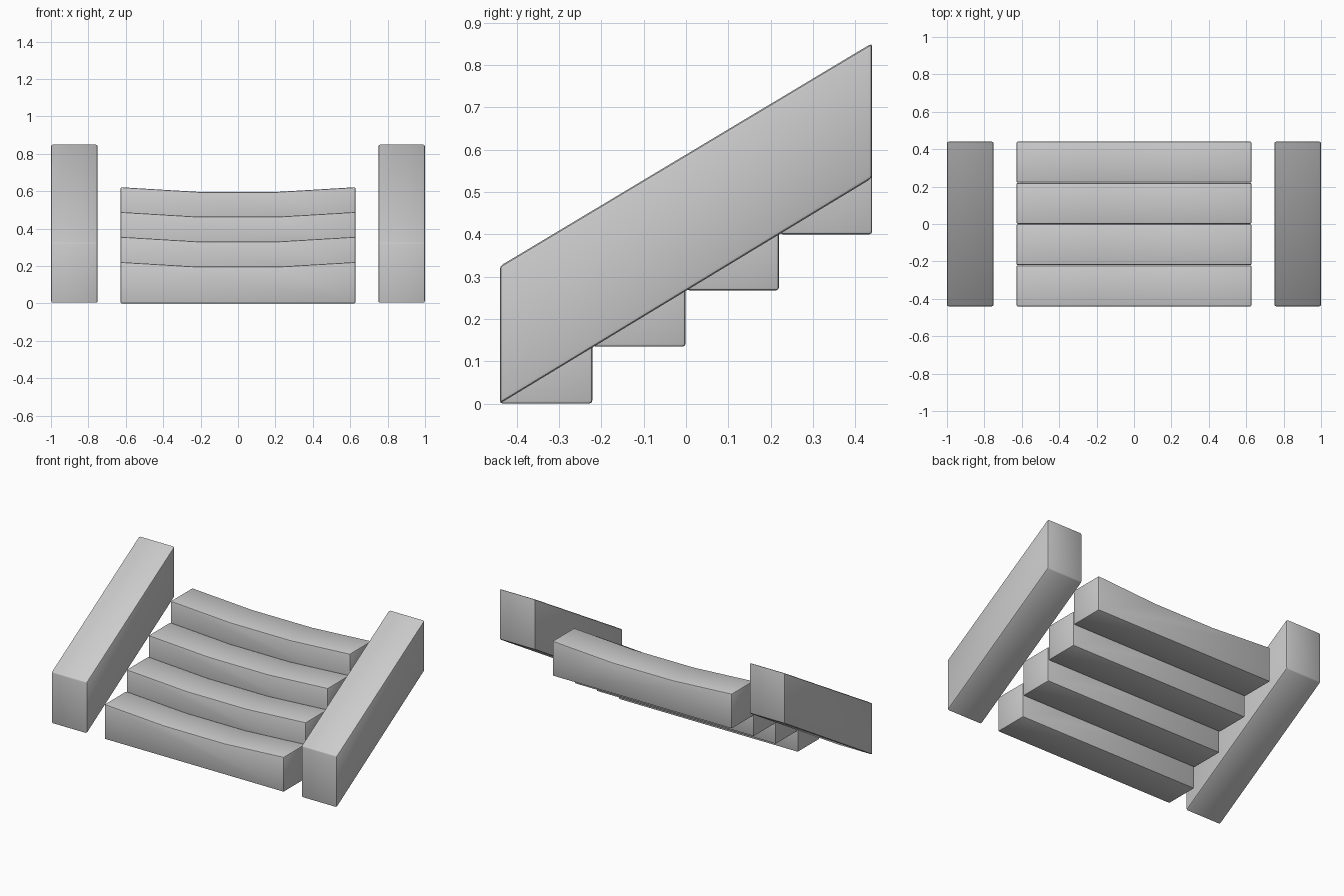
import bpy
import bmesh

if "Cube" in bpy.data.objects:
    bpy.data.objects.remove(bpy.data.objects["Cube"])


def prism(name, profile, axis, start, end, bevel):
    """Extrude a closed 2D profile along x (profile is y,z) or y (profile is x,z)."""
    bm = bmesh.new()

    def place(p, d):
        return (d, p[0], p[1]) if axis == 'X' else (p[0], d, p[1])

    face = bm.faces.new([bm.verts.new(place(p, start)) for p in profile])
    ext = bmesh.ops.extrude_face_region(bm, geom=[face])
    moved = [g for g in ext['geom'] if isinstance(g, bmesh.types.BMVert)]
    shift = (end - start, 0, 0) if axis == 'X' else (0, end - start, 0)
    bmesh.ops.translate(bm, verts=moved, vec=shift)
    bmesh.ops.recalc_face_normals(bm, faces=bm.faces[:])
    mesh = bpy.data.meshes.new(name)
    bm.to_mesh(mesh)
    bm.free()
    obj = bpy.data.objects.new(name, mesh)
    bpy.context.collection.objects.link(obj)

    # Soft rounded edges
    mod = obj.modifiers.new("edge_bevel", 'BEVEL')
    mod.width = bevel
    mod.segments = 2
    mod.limit_method = 'ANGLE'
    bpy.ops.object.select_all(action='DESELECT')
    obj.select_set(True)
    bpy.context.view_layer.objects.active = obj
    bpy.ops.object.modifier_apply(modifier=mod.name)
    bpy.ops.object.shade_smooth_by_angle()
    return obj


# Sloping side walls
wall = [(-0.44, 0.0), (0.44, 0.533), (0.44, 0.852), (-0.44, 0.325)]
for side, x0 in (("left", -1.0), ("right", 0.75)):
    prism(side + "_side_wall", wall, 'X', x0, x0 + 0.25, 0.009)

# Four worn steps, dipped in the middle of the tread
RISE, RUN = 0.1327, 0.2205
for i in range(4):
    z = i * RISE + 0.002 * (i > 0)
    y = -0.44 + i * RUN
    step = [(-0.628, z), (0.628, z), (0.628, z + 0.221), (0.21, z + 0.196),
            (-0.21, z + 0.196), (-0.628, z + 0.221)]
    prism(f"step_{i + 1}", step, 'Y', y, y + 0.2185, 0.007)
